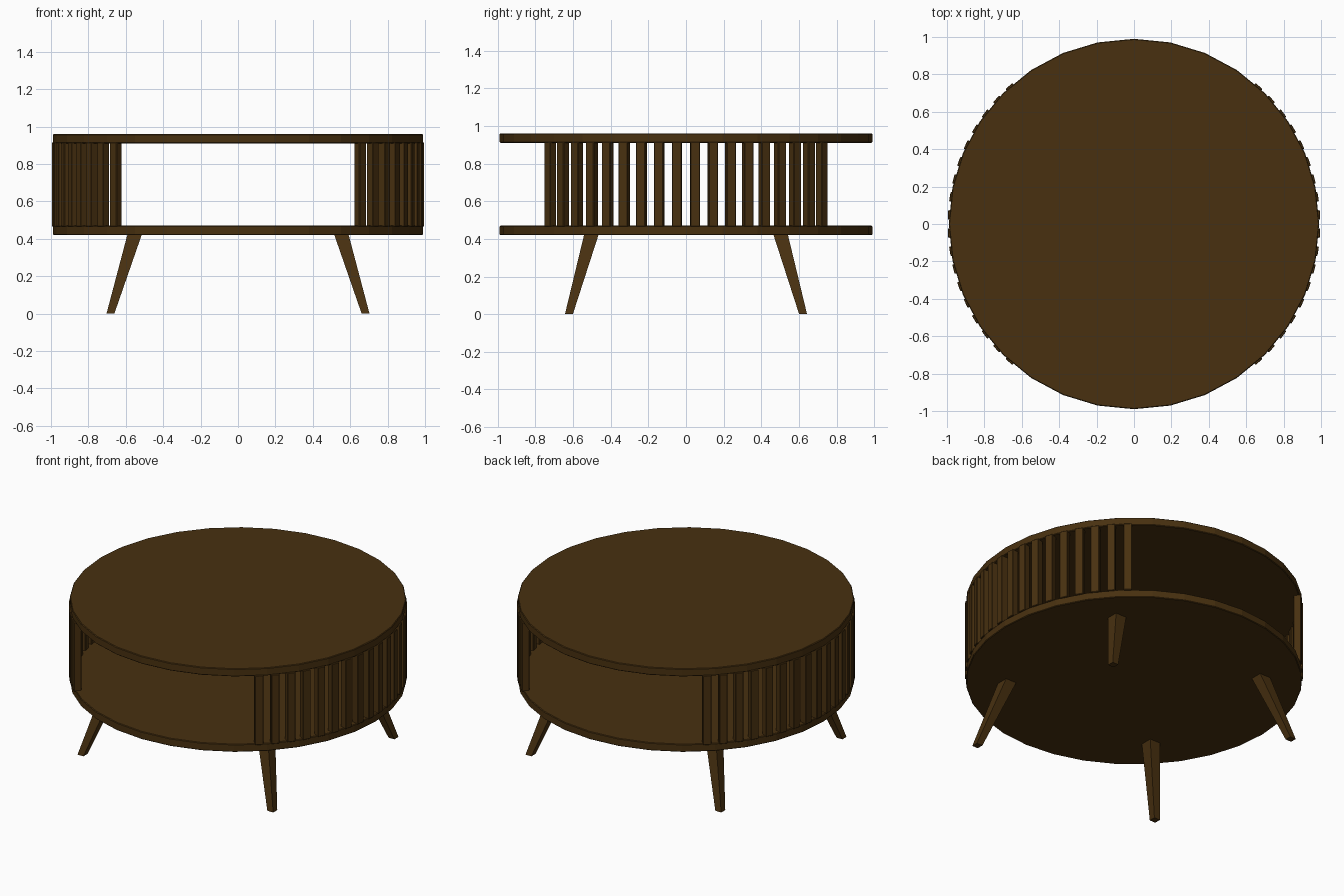
import bpy, bmesh, math
from mathutils import Matrix, Vector

cube = bpy.data.objects.get("Cube")
if cube:
    bpy.data.objects.remove(cube, do_unlink=True)

# Single dark wood colour
wood = bpy.data.materials.new("dark_wood")
wood.use_nodes = True
colour = (0.065, 0.03, 0.005, 1)
wood.diffuse_color = colour
wood.node_tree.nodes["Principled BSDF"].inputs["Base Color"].default_value = colour


def finish(name, bm, bevel=0.0):
    bmesh.ops.recalc_face_normals(bm, faces=bm.faces)
    mesh = bpy.data.meshes.new(name)
    bm.to_mesh(mesh)
    bm.free()
    mesh.materials.append(wood)
    obj = bpy.data.objects.new(name, mesh)
    bpy.context.collection.objects.link(obj)
    if bevel:
        mod = obj.modifiers.new("soft_edges", 'BEVEL')
        mod.width = bevel
        mod.segments = 1
        mod.limit_method = 'ANGLE'
        mod.angle_limit = math.radians(40)
    return obj


# Round boards: faceted top and lower shelf
def board(name, bottom, top):
    bm = bmesh.new()
    bmesh.ops.create_cone(bm, cap_ends=True, segments=32, radius1=0.99, radius2=0.99,
                          depth=top - bottom,
                          matrix=Matrix.Translation((0, 0, (top + bottom) / 2)))
    finish(name, bm, 0.004)


board("table_top", 0.91, 0.96)
board("lower_shelf", 0.42, 0.47)

# Upright slats around the left and right sides, open at front and back
STEP = math.tau / 64
for side, start in (("left", 0.0), ("right", math.pi)):
    bm = bmesh.new()
    for i in range(-9, 9):
        turn = Matrix.Rotation(start + (i + 0.5) * STEP, 4, 'Z')
        place = Matrix.Translation((0.973, 0, 0.69))
        size = Matrix.Diagonal((0.045, 0.05, 0.45, 1))
        bmesh.ops.create_cube(bm, size=1, matrix=turn @ place @ size)
    finish(side + "_slats", bm, 0.003)


# Splayed, tapered square legs
def leg(name, sx, sy):
    bm = bmesh.new()
    bmesh.ops.create_cube(bm, size=1)
    for v in bm.verts:
        high = v.co.z > 0
        centre = Vector((0.552, 0.502, 0.425)) if high else Vector((0.682, 0.622, 0))
        width = 0.077 if high else 0.042
        v.co = centre + Vector((v.co.x * width, v.co.y * width, 0))
        v.co.x *= sx
        v.co.y *= sy
    finish(name, bm)


for side, sx in (("left", 1), ("right", -1)):
    for end, sy in (("front", -1), ("back", 1)):
        leg(f"{end}_{side}_leg", sx, sy)
